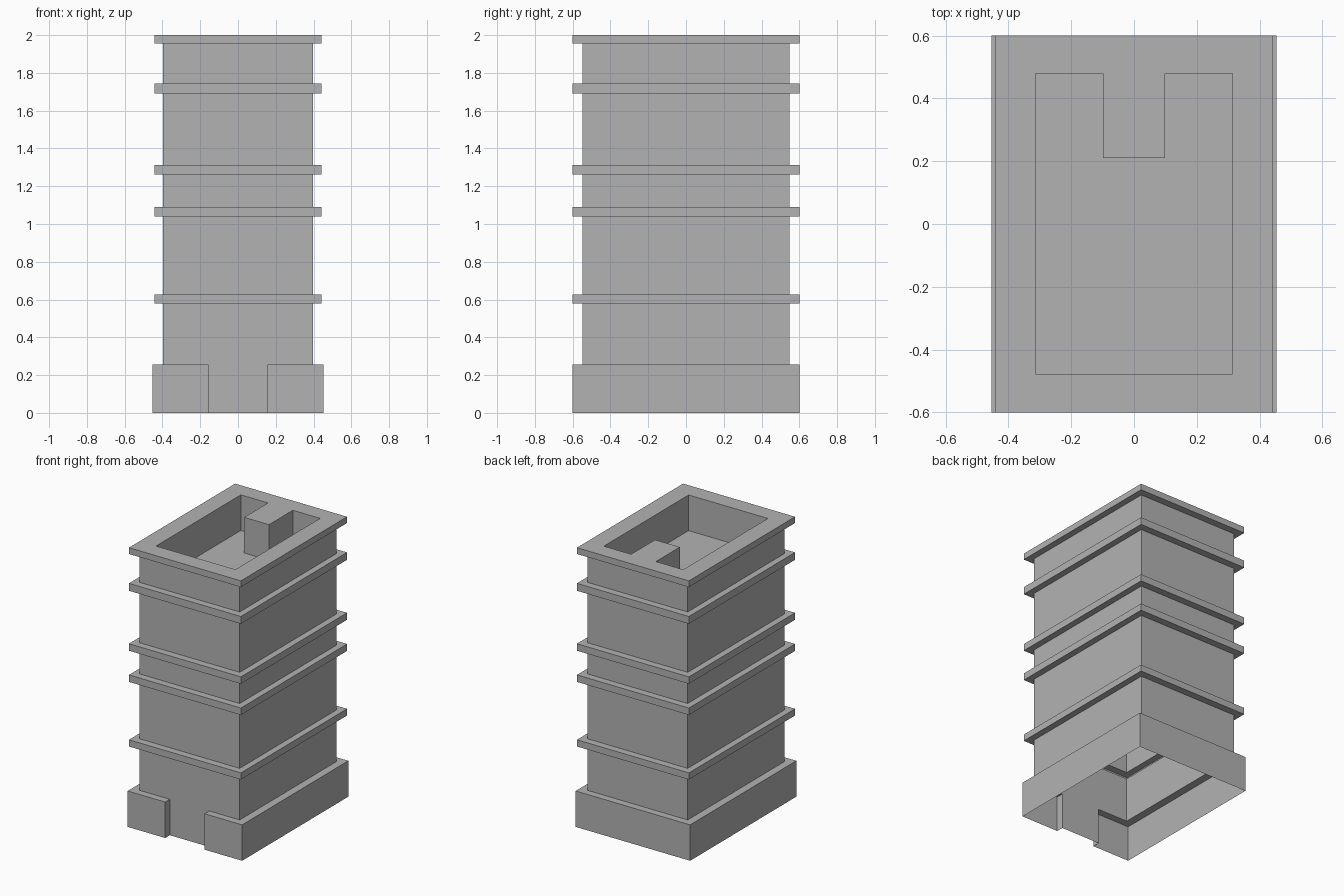
import bpy
import bmesh

cube = bpy.data.objects.get("Cube")
if cube:
    bpy.data.objects.remove(cube, do_unlink=True)

concrete = bpy.data.materials.new("grey_concrete")
concrete.use_nodes = True
GREY = (0.45, 0.45, 0.45, 1.0)
concrete.diffuse_color = GREY
concrete.node_tree.nodes["Principled BSDF"].inputs["Base Color"].default_value = GREY

DOOR = 0.156        # half width of the entrance gap
BODY = (0.397, 0.548)
LEDGE = (0.443, 0.6)
BASE = (0.453, 0.6)
BASE_TOP = 0.257
BANDS = [(0.578, 0.626), (1.04, 1.09), (1.263, 1.313), (1.692, 1.745), (1.955, 2.0)]


def outline(size, door_y):
    """Rectangle with an entrance gap stepping back to door_y at the front."""
    x, y = size
    return [(-x, -y), (-DOOR, -y), (-DOOR, door_y), (DOOR, door_y),
            (DOOR, -y), (x, -y), (x, y), (-x, y)]


def ring(bm, points, z):
    return [bm.verts.new((x, y, z)) for x, y in points]


def bridge(bm, lower, upper):
    n = len(lower)
    for i in range(n):
        j = (i + 1) % n
        bm.faces.new((lower[i], lower[j], upper[j], upper[i]))


def loop_edges(bm, loop):
    return [bm.edges.get((a, b)) for a, b in zip(loop, loop[1:] + loop[:1])]


bm = bmesh.new()

# Base, walls and projecting floor bands: one hollow skin, open underneath
levels = [(BASE, 0.0), (BASE, BASE_TOP), (BODY, BASE_TOP)]
for low, high in BANDS:
    levels += [(BODY, low), (LEDGE, low), (LEDGE, high), (BODY, high)]
levels.pop()
previous = None
for size, z in levels:
    door_y = -BODY[1] if size is BASE else -size[1]
    current = ring(bm, outline(size, door_y), z)
    if previous:
        bridge(bm, previous, current)
    previous = current

# Sunken roof well with a stair block against its back wall
well = [(-0.314, -0.478), (0.314, -0.478), (0.314, 0.48), (0.098, 0.48),
        (0.098, 0.21), (-0.098, 0.21), (-0.098, 0.48), (-0.314, 0.48)]
rim = ring(bm, well, 2.0)
floor = ring(bm, well, 1.745)
bridge(bm, rim, floor)
bm.faces.new(floor)

# Merge coincident corners, then close the roof around the well
bmesh.ops.remove_doubles(bm, verts=bm.verts[:], dist=0.0005)
bmesh.ops.dissolve_degenerate(bm, edges=bm.edges[:], dist=0.0005)
roof_edges = [e for e in bm.edges if all(v.co.z > 1.99 for v in e.verts) and len(e.link_faces) == 1]
bmesh.ops.triangle_fill(bm, edges=roof_edges, use_beauty=True, normal=(0, 0, 1))
bmesh.ops.dissolve_limit(bm, angle_limit=0.01, verts=bm.verts[:], edges=bm.edges[:])
bmesh.ops.recalc_face_normals(bm, faces=bm.faces[:])

mesh = bpy.data.meshes.new("tower_block")
bm.to_mesh(mesh)
bm.free()
mesh.materials.append(concrete)
tower = bpy.data.objects.new("tower_block", mesh)
bpy.context.collection.objects.link(tower)
